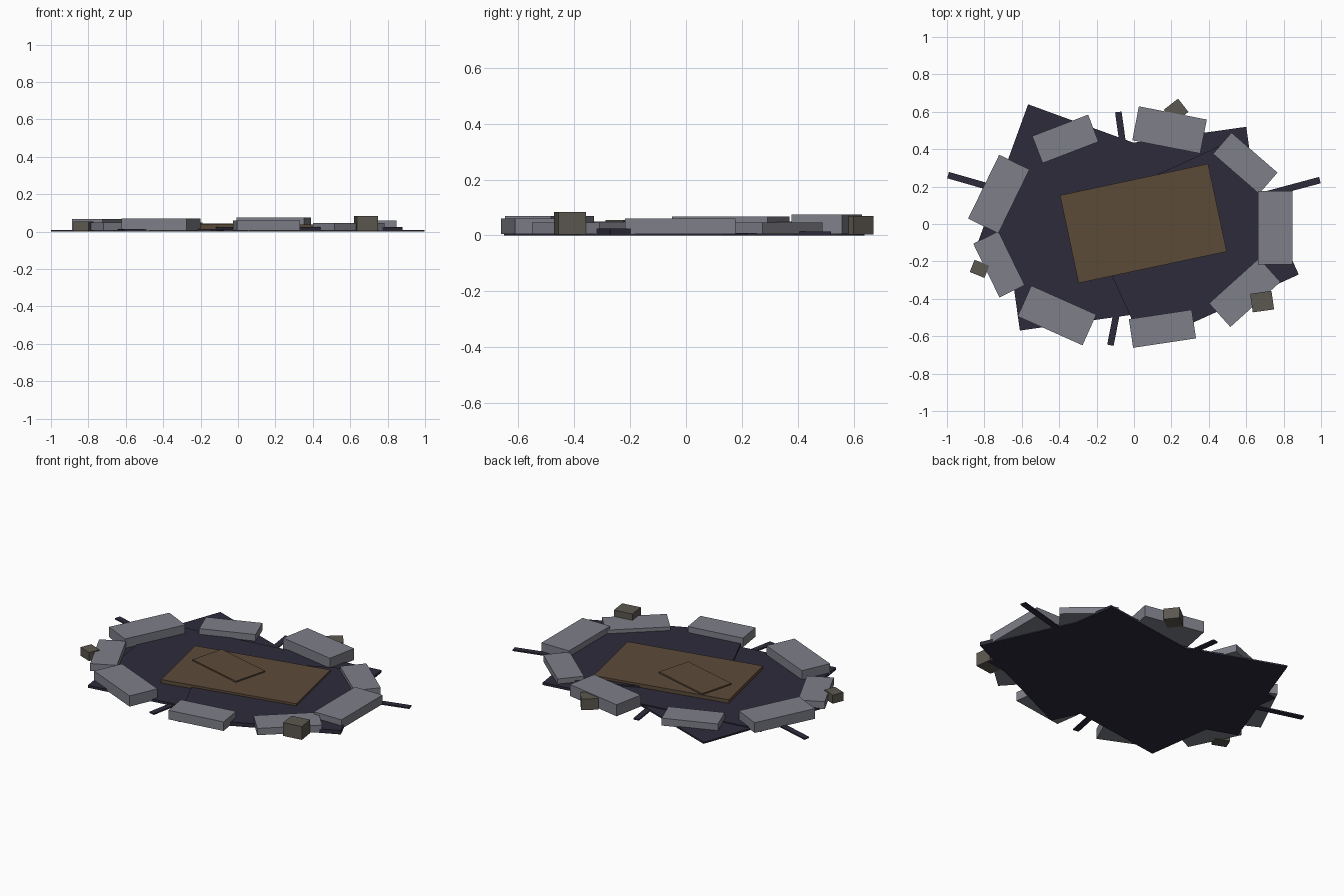
import bpy
import math

cube = bpy.data.objects.get("Cube")
if cube:
    bpy.data.objects.remove(cube, do_unlink=True)


def make_material(name, rgb):
    mat = bpy.data.materials.new(name)
    mat.use_nodes = True
    color = (*rgb, 1.0)
    mat.diffuse_color = color
    bsdf = mat.node_tree.nodes["Principled BSDF"]
    bsdf.inputs["Base Color"].default_value = color
    bsdf.inputs["Roughness"].default_value = 0.9
    return mat


dark = make_material("dark_ground", (0.027, 0.024, 0.043))
stone = make_material("grey_stone", (0.21, 0.215, 0.25))
earth = make_material("brown_earth", (0.107, 0.069, 0.04))
rubble = make_material("rubble_brown", (0.107, 0.095, 0.08))


def block(name, mat, x, y, length, width, angle, bottom, top):
    """Flat box turned about z, from bottom to top height."""
    bpy.ops.mesh.primitive_cube_add(
        size=1, location=(x, y, (bottom + top) / 2),
        rotation=(0, 0, math.radians(angle)))
    obj = bpy.context.object
    obj.name = name
    obj.scale = (length, width, top - bottom)
    bpy.ops.object.transform_apply(location=False, rotation=False, scale=True)
    obj.data.materials.append(mat)
    return obj


# Overlapping ground slabs
block("ground_left", dark, -0.28, 0.11, 0.9, 0.8, -20, 0, 0.01)
block("ground_middle", dark, -0.005, -0.025, 1.35, 0.91, 8, 0, 0.015)
block("ground_right", dark, 0.30, -0.095, 0.912, 0.8, 24.5, 0, 0.024)

# Layered floor in the middle
block("floor_panel", earth, 0.05, 0.003, 0.81, 0.48, 12, 0.015, 0.037)
block("floor_hatch", earth, -0.088, 0.037, 0.37, 0.21, -15, 0.03, 0.045)

# Ring of rim stones: x, y, length, width, angle, top
rim = {
    "back": (0.19, 0.503, 0.37, 0.185, -11, 0.075),
    "back_left": (0.595, 0.325, 0.326, 0.15, -41, 0.046),
    "left": (0.755, -0.02, 0.185, 0.395, 0, 0.06),
    "front_left": (0.592, -0.367, 0.36, 0.17, 42, 0.046),
    "front": (0.152, -0.56, 0.34, 0.155, 8.5, 0.06),
    "front_right": (-0.412, -0.489, 0.38, 0.18, -24, 0.07),
    "right_front": (-0.722, -0.216, 0.32, 0.15, -64, 0.05),
    "right": (-0.723, 0.16, 0.38, 0.18, 64, 0.067),
    "back_right": (-0.367, 0.455, 0.32, 0.155, 21, 0.05),
}
for place, (x, y, length, width, angle, top) in rim.items():
    block("rim_stone_" + place, stone, x, y, length, width, angle, 0.005, top)

# Loose rubble
block("rubble_back", rubble, 0.225, 0.605, 0.09, 0.097, -52, 0.003, 0.07)
block("rubble_right", rubble, -0.826, -0.24, 0.085, 0.07, -22, 0.003, 0.055)
block("rubble_left", rubble, 0.685, -0.415, 0.115, 0.1, 8, 0.003, 0.084)

# Thin cracks running outwards
block("crack_right", dark, -0.85, 0.22, 0.3, 0.035, -16, 0, 0.008)
block("crack_left", dark, 0.82, 0.188, 0.36, 0.035, 15, 0, 0.008)
block("crack_back", dark, -0.07, 0.5, 0.2, 0.035, -82, 0, 0.008)
block("crack_front", dark, -0.107, -0.55, 0.2, 0.035, 79, 0, 0.008)
